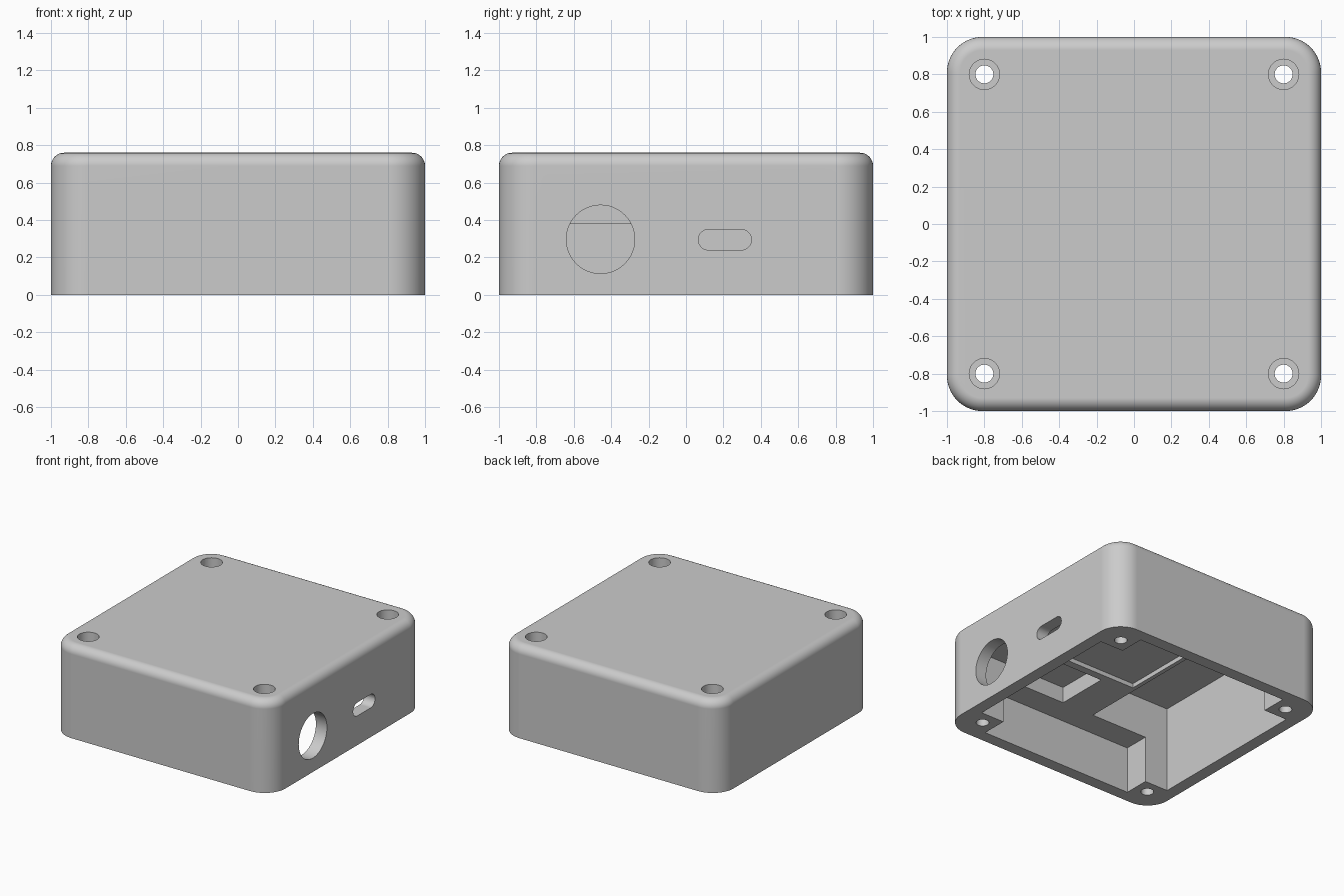
import bpy, bmesh, math

if "Cube" in bpy.data.objects:
    bpy.data.objects.remove(bpy.data.objects["Cube"])

H = 0.76        # overall height
LEDGE = 0.38    # underside of the lower ceiling
WALL = 0.9      # inner wall position
BOSS = 0.69     # inner edge of the corner screw bosses


def new_object(name, bm):
    bmesh.ops.recalc_face_normals(bm, faces=bm.faces[:])
    mesh = bpy.data.meshes.new(name)
    bm.to_mesh(mesh)
    bm.free()
    obj = bpy.data.objects.new(name, mesh)
    bpy.context.collection.objects.link(obj)
    return obj


def loft(name, rings):
    """Skin a stack of equal-length point rings and cap both ends."""
    bm = bmesh.new()
    loops = [[bm.verts.new(p) for p in ring] for ring in rings]
    n = len(loops[0])
    for a, b in zip(loops, loops[1:]):
        for i in range(n):
            j = (i + 1) % n
            bm.faces.new((a[i], a[j], b[j], b[i]))
    bm.faces.new(loops[0][::-1])
    bm.faces.new(loops[-1])
    return new_object(name, bm)


def rounded(w, h, r, seg):
    """Outline of a rounded rectangle with half sizes w, h."""
    pts = []
    for k, (sx, sy) in enumerate([(1, 1), (-1, 1), (-1, -1), (1, -1)]):
        for i in range(seg + 1):
            a = math.pi / 2 * (k + i / seg)
            pts.append((sx * (w - r) + r * math.cos(a), sy * (h - r) + r * math.sin(a)))
    return pts


def circle(r, n=48):
    return [(r * math.cos(2 * math.pi * i / n), r * math.sin(2 * math.pi * i / n)) for i in range(n)]


def prism_z(name, pts, z0, z1, cx=0, cy=0):
    return loft(name, [[(cx + x, cy + y, z) for x, y in pts] for z in (z0, z1)])


def prism_x(name, pts, x0, x1, cy, cz):
    return loft(name, [[(x, cy + y, cz + z) for y, z in pts] for x in (x0, x1)])


def box(name, x0, x1, y0, y1, z0, z1):
    return prism_z(name, [(x0, y0), (x1, y0), (x1, y1), (x0, y1)], z0, z1)


def cut(target, cutter):
    mod = target.modifiers.new("cut", 'BOOLEAN')
    mod.operation = 'DIFFERENCE'
    mod.solver = 'EXACT'
    mod.object = cutter
    bpy.context.view_layer.objects.active = target
    bpy.ops.object.modifier_apply(modifier=mod.name)
    bpy.data.objects.remove(cutter, do_unlink=True)


# Outer shell with rounded corners and a filleted top edge
R, F, STEPS = 0.19, 0.07, 8
levels = [(0.0, 0.0)]
for i in range(STEPS + 1):
    a = math.pi / 2 * i / STEPS
    levels.append((H - F + F * math.sin(a), F * (1 - math.cos(a))))
case = loft("case", [[(x, y, z) for x, y in rounded(1 - d, 1 - d, R - d, 14)] for z, d in levels])

# Open underside, leaving square bosses in the corners
W, B = WALL, BOSS
cross = [(W, -B), (W, B), (B, B), (B, W), (-B, W), (-B, B),
         (-W, B), (-W, -B), (-B, -B), (-B, -W), (B, -W), (B, -B)]
cut(case, prism_z("main_cavity", cross, -0.1, LEDGE))

# Deep compartment, round port pocket and shallow board recess
cut(case, box("deep_pocket", -W, -0.18, -B, B, 0.2, 0.70))
cut(case, box("port_pocket", 0.11, W, -B, -0.25, 0.2, 0.51))
cut(case, box("board_recess", -0.146, B, -0.187, 0.61, 0.2, LEDGE + 0.035))
cut(case, box("board_recess_end", 0.5, W, -0.187, 0.61, 0.2, LEDGE + 0.035))

# Round port and slot in the right wall
cut(case, prism_x("round_port", circle(0.183), 0.8, 1.2, -0.457, 0.297))
cut(case, prism_x("slot_port", rounded(0.142, 0.055, 0.0549, 10), 0.8, 1.2, 0.208, 0.295))

# Counterbored screw holes
for sx in (-1, 1):
    for sy in (-1, 1):
        cut(case, prism_z("screw_hole", circle(0.048, 32), -0.2, 1.0, 0.8 * sx, 0.8 * sy))
        cut(case, prism_z("counterbore", circle(0.081, 40), H - 0.2, 1.0, 0.8 * sx, 0.8 * sy))

# Single grey finish, smooth on curves and sharp on edges
grey = bpy.data.materials.new("light_grey")
grey.diffuse_color = (0.6, 0.6, 0.6, 1)
grey.use_nodes = True
grey.node_tree.nodes["Principled BSDF"].inputs["Base Color"].default_value = grey.diffuse_color
case.data.materials.clear()
case.data.materials.append(grey)
for p in case.data.polygons:
    p.material_index = 0
bpy.ops.object.select_all(action='DESELECT')
case.select_set(True)
bpy.context.view_layer.objects.active = case
bpy.ops.object.shade_smooth_by_angle(angle=math.radians(30))
weighted = case.modifiers.new("weighted_normals", 'WEIGHTED_NORMAL')
weighted.keep_sharp = True
